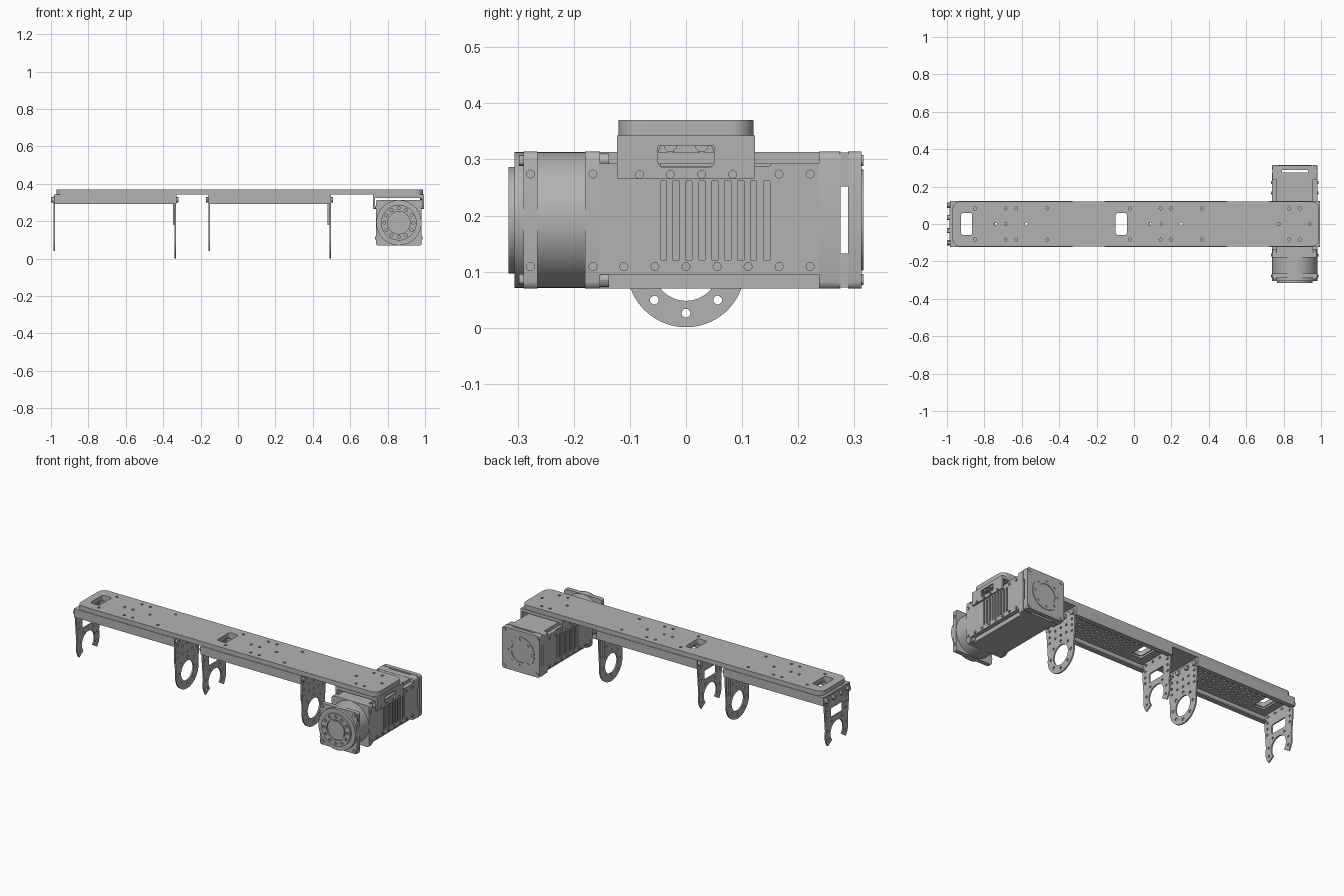
import bpy, bmesh
from math import sin, cos, pi, radians
from mathutils import Matrix, Vector

if "Cube" in bpy.data.objects:
    bpy.data.objects.remove(bpy.data.objects["Cube"])

grey = bpy.data.materials.new("machined_grey")
grey.use_nodes = True
grey.diffuse_color = (0.45, 0.45, 0.45, 1)
grey.node_tree.nodes["Principled BSDF"].inputs["Base Color"].default_value = grey.diffuse_color
made = []

# Local z becomes the named world axis
AXES = {"X": Matrix(((0, 0, 1), (1, 0, 0), (0, 1, 0))),
        "Y": Matrix(((1, 0, 0), (0, 0, -1), (0, 1, 0))),
        "Z": Matrix.Identity(3)}


def add(name, mesh):
    mesh.materials.clear()
    mesh.materials.append(grey)
    ob = bpy.data.objects.new(name, mesh)
    bpy.context.collection.objects.link(ob)
    made.append(ob)
    return ob


def arc(u, v, r, a, b, n=24):
    return [(u + r * cos(radians(a + (b - a) * i / n)),
             v + r * sin(radians(a + (b - a) * i / n))) for i in range(n + 1)]


def circle(u, v, r, n=12):
    return arc(u, v, r, 0, 360, n)[:-1]


def rounded(u0, u1, v0, v1, r, n=6):
    return (arc(u1 - r, v1 - r, r, 0, 90, n) + arc(u0 + r, v1 - r, r, 90, 180, n)
            + arc(u0 + r, v0 + r, r, 180, 270, n) + arc(u1 - r, v0 + r, r, 270, 360, n))


def plate(name, axis, lo, hi, outline, holes=()):
    """Flat sheet cut from an outline with holes, spanning lo..hi on an axis."""
    curve = bpy.data.curves.new(name, "CURVE")
    curve.dimensions, curve.fill_mode = "2D", "BOTH"
    curve.extrude = (hi - lo) / 2
    for loop in [outline, *holes]:
        s = curve.splines.new("POLY")
        s.points.add(len(loop) - 1)
        for p, (u, v) in zip(s.points, loop):
            p.co = (u, v, 0, 1)
        s.use_cyclic_u = True
    tmp = bpy.data.objects.new(name + "_outline", curve)
    mesh = bpy.data.meshes.new_from_object(tmp)
    bpy.data.objects.remove(tmp)
    mid = (lo + hi) / 2 * (-1 if axis == "Y" else 1)
    bm = bmesh.new()
    bm.from_mesh(mesh)
    bmesh.ops.remove_doubles(bm, verts=bm.verts, dist=1e-5)
    bmesh.ops.translate(bm, verts=bm.verts, vec=(0, 0, mid))
    bmesh.ops.transform(bm, verts=bm.verts, matrix=AXES[axis].to_4x4())
    bmesh.ops.recalc_face_normals(bm, faces=bm.faces)
    bm.to_mesh(mesh)
    bm.free()
    return add(name, mesh)


def boxes(name, spans, bevel=0):
    bm = bmesh.new()
    for x0, x1, y0, y1, z0, z1 in spans:
        m = Matrix.Translation(((x0 + x1) / 2, (y0 + y1) / 2, (z0 + z1) / 2))
        bmesh.ops.create_cube(bm, size=1, matrix=m @ Matrix.Diagonal((x1 - x0, y1 - y0, z1 - z0, 1)))
    if bevel:
        bmesh.ops.bevel(bm, geom=bm.edges[:], offset=bevel, segments=1, affect="EDGES")
    mesh = bpy.data.meshes.new(name)
    bm.to_mesh(mesh)
    bm.free()
    return add(name, mesh)


def pegs(name, axis, points, r, depth, n=12):
    """Short cylinders centred at the points: screw heads and discs."""
    bm = bmesh.new()
    for p in points:
        bmesh.ops.create_cone(bm, cap_ends=True, segments=n, radius1=r, radius2=r, depth=depth,
                              matrix=Matrix.Translation(Vector(p)) @ AXES[axis].to_4x4())
    mesh = bpy.data.meshes.new(name)
    bm.to_mesh(mesh)
    bm.free()
    return add(name, mesh)


# Long top plate with two slots and screw holes
offsets = [(0.045, 0.083), (0.21, 0.083), (0.265, 0.083), (0.43, 0.083)]
centre = [0.155, 0.32]
holes = []
for x in (-0.895, -0.068):
    holes.append(rounded(x - 0.03, x + 0.03, -0.06, 0.06, 0.015))
    holes += [circle(x + dx, s * y, 0.008) for dx, y in offsets for s in (-1, 1)]
    holes += [circle(x + dx, 0, 0.008) for dx in centre]
    holes.append(circle(x + 0.21, 0, 0.008))
holes += [circle(x, y, 0.008) for x, y in ((0.775, 0), (0.94, 0), (0.83, 0.083), (0.885, 0.083),
                                           (0.83, -0.083), (0.885, -0.083))]
plate("top_plate", "Z", 0.343, 0.37, rounded(-0.97, 0.99, -0.12, 0.12, 0.04), holes)

# Hanging bracket outlines, drawn in the y-z plane
CZ = 0.106
hook = ([(0.085, 0.335), (-0.085, 0.335), (-0.113, 0.31), (-0.113, 0.26)]
        + arc(0, CZ, 0.105, 165, 218, 12) + arc(0, CZ, 0.06, 222, -42)
        + arc(0, CZ, 0.105, -38, 15, 12) + [(0.113, 0.26), (0.113, 0.31)])
ring = ([(0.113, 0.335), (-0.113, 0.335), (-0.113, 0.25)]
        + arc(0, CZ, 0.105, 170, 370, 40) + [(0.113, 0.25)])
top_holes = [circle(s * y, 0.315, 0.007) for s in (-1, 1) for y in (0.028, 0.083)]
side_holes = [circle(s * 0.09, z, 0.007) for s in (-1, 1) for z in (0.21, 0.245, 0.28)]
hook_holes = (top_holes + side_holes + [rounded(-0.055, 0.055, 0.2, 0.255, 0.008)]
              + [circle(0.082 * cos(radians(a)), CZ + 0.082 * sin(radians(a)), 0.007)
                 for a in (-20, 15, 55, 125, 165, 200)])
ring_holes = (top_holes + side_holes + [circle(0, CZ, 0.058, 40)]
              + [circle(y, z, 0.007) for z in (0.22, 0.265) for y in (-0.045, 0, 0.045)]
              + [circle(0.08 * cos(i * pi / 4), CZ + 0.08 * sin(i * pi / 4), 0.008) for i in range(8)])

# Two perforated channels, each carrying a hook at one end and a ring at the other
for tag, x0 in (("left_end", -0.985), ("middle", -0.158)):
    x1 = x0 + 0.655
    slot_x = x0 + 0.09
    grid = [rounded(slot_x - 0.035, slot_x + 0.035, -0.065, 0.065, 0.015)]
    for i in range(15):
        for j in range(-2, 3):
            x = x0 + 0.05 + i * 0.04
            if abs(x - slot_x) > 0.05 or abs(j) > 2:
                grid.append(circle(x, j * 0.037, 0.009, 8))
    plate(tag + "_channel_web", "Z", 0.333, 0.343, rounded(x0, x1, -0.122, 0.122, 0.004, 2), grid)
    spans = []
    for s in (-1, 1):
        spans.append((x0, x1, *sorted((s * 0.113, s * 0.123)), 0.295, 0.343))
        spans.append((x0, x1, *sorted((s * 0.095, s * 0.123)), 0.292, 0.3))
    boxes(tag + "_channel_sides", spans)
    plate(tag + "_hook_bracket", "X", x0 - 0.001, x0 + 0.007, hook, hook_holes)
    plate(tag + "_ring_bracket", "X", x1 - 0.009, x1 - 0.001, ring, ring_holes)
    plate(tag + "_ring_stiffener", "X", x1 - 0.018, x1 - 0.009,
          [(0.1, 0.333), (-0.1, 0.333), (-0.1, 0.18), (-0.075, 0.18), (-0.075, 0.285),
           (0.075, 0.285), (0.075, 0.18), (0.1, 0.18)])
    pegs(tag + "_bracket_screws", "X", [(x, y, 0.315) for x in (x0 - 0.006, x1 + 0.003)
                                        for y in (-0.1, -0.035, 0.035, 0.1)], 0.014, 0.016)

# Motor mount: saddle with windowed cheeks
MX, MZ = 0.86, 0.192
for tag, x in (("inner", 0.722), ("outer", 0.985)):
    plate(f"mount_{tag}_cheek", "X", x, x + 0.01, rounded(-0.123, 0.123, 0.265, 0.34, 0.004, 2),
          [rounded(-0.05, 0.05, 0.286, 0.33, 0.01)]
          + [circle(i * 0.0277, 0.273, 0.007) for i in range(-3, 4, 2)])
boxes("mount_web", [(0.722, 0.995, -0.123, 0.123, 0.325, 0.343)])
pegs("mount_web_screws", "X", [(0.98, y, 0.325) for y in (-0.028, 0.028)], 0.012, 0.014)

# Motor body: cross-shaped core with cooling ribs
boxes("motor_core", [(0.745, 0.975, -0.155, 0.24, 0.095, 0.293),
                     (0.762, 0.958, -0.155, 0.24, 0.07, 0.313)])
ribs = [y for y in (-0.035, -0.012, 0.011, 0.034, 0.057, 0.08, 0.103, 0.126)]
boxes("motor_ribs", [(0.738, 0.982, y, y + 0.012, 0.118, 0.262) for y in ribs])
boxes("motor_side_panels", [(0.738, 0.982, y0, y1, 0.095, 0.293)
                            for y0, y1 in ((-0.155, -0.045), (0.15, 0.237))])
boxes("motor_rails", [(0.738, 0.982, -0.155, 0.237, z, z + 0.026) for z in (0.095, 0.262)])
ys = [-0.277] + [i * 0.0553 for i in range(-3, 5)]
pegs("motor_side_screws", "X", [(x, y, z) for x in (0.738, 0.982) for y in ys
                                for z in (0.109, 0.274)], 0.008, 0.01)

# Front gearhead: drum between two square flanges
def square(name, y0, y1, h=0.122, r=0.012):
    return plate(name, "Y", y0, y1, rounded(MX - h, MX + h, MZ - h, MZ + h, r, 3))


def disc(name, y0, y1, r):
    return pegs(name, "Y", [(MX, (y0 + y1) / 2, MZ)], r, y1 - y0, 56)


corners = [(MX + a * 0.106, MZ + b * 0.106) for a in (-1, 1) for b in (-1, 1)]
square("rear_flange", -0.18, -0.153)
disc("gear_drum", -0.266, -0.179, 0.121)
square("front_flange", -0.29, -0.265)
disc("front_boss", -0.306, -0.289, 0.121)
plate("output_ring", "Y", -0.316, -0.305, circle(MX, MZ, 0.095, 56),
      [circle(MX, MZ, 0.06, 40)] + [circle(MX + 0.078 * cos(i * pi / 6), MZ + 0.078 * sin(i * pi / 6), 0.008)
                                    for i in range(12)])
disc("output_hub", -0.311, -0.305, 0.052)
pegs("front_corner_screws", "Y", [(x, -0.292, z) for x, z in corners], 0.01, 0.012)
pegs("rear_flange_screws", "Y", [(x, -0.146, z) for x, z in corners], 0.013, 0.018)

# Rear cover held off the end plate by four corner posts
square("end_plate", 0.237, 0.275)
boxes("cover_posts", [(MX + min(a * 0.07, a * 0.12), MX + max(a * 0.07, a * 0.12), 0.274, 0.29,
                       MZ + min(b * 0.06, b * 0.12), MZ + max(b * 0.06, b * 0.12))
                      for a in (-1, 1) for b in (-1, 1)])
square("rear_cover", 0.289, 0.313)
plate("rear_cover_ring", "Y", 0.312, 0.316, circle(MX, MZ, 0.09, 48),
      [circle(MX, MZ, 0.06, 40)] + [circle(MX + 0.075 * cos(i * pi / 4), MZ + 0.075 * sin(i * pi / 4), 0.007)
                                    for i in range(8)])
pegs("rear_corner_screws", "Y", [(x, 0.313, z) for x, z in corners], 0.01, 0.006)

# Smooth round walls, keep edges crisp
bpy.ops.object.select_all(action="DESELECT")
for ob in made:
    ob.select_set(True)
bpy.context.view_layer.objects.active = made[0]
bpy.ops.object.shade_smooth_by_angle(angle=radians(30))
